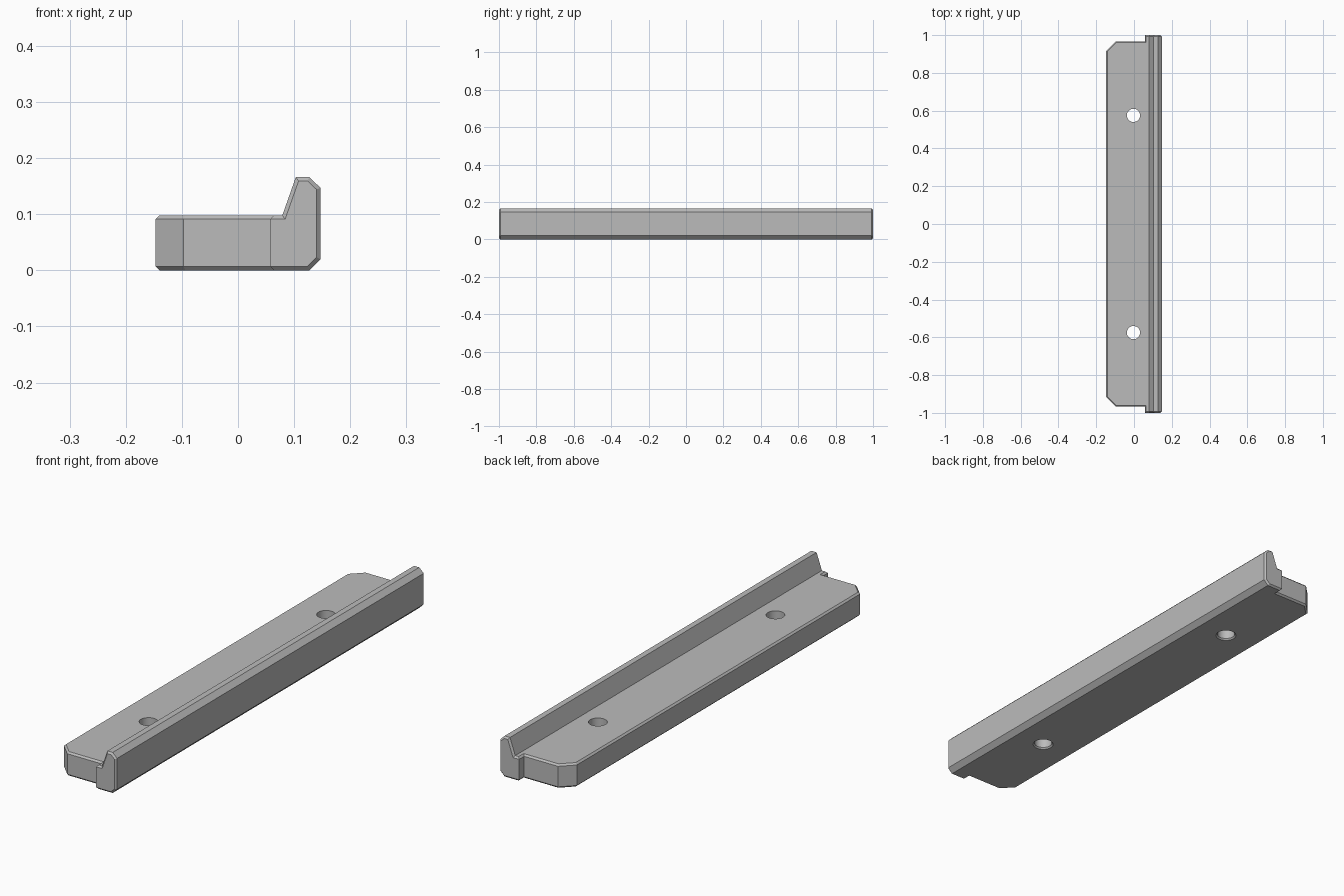
import bpy, bmesh
from mathutils import Vector

cube = bpy.data.objects.get("Cube")
if cube:
    bpy.data.objects.remove(cube)

grey = bpy.data.materials.new("plain grey")
grey.use_nodes = True
colour = (0.5, 0.5, 0.5, 1)
grey.diffuse_color = colour
grey.node_tree.nodes["Principled BSDF"].inputs["Base Color"].default_value = colour


def prism(name, outline, sweep):
    """Solid made by sweeping a closed outline along a vector."""
    bm = bmesh.new()
    face = bm.faces.new([bm.verts.new(p) for p in outline])
    grown = bmesh.ops.extrude_face_region(bm, geom=[face])["geom"]
    bmesh.ops.translate(bm, vec=sweep, verts=[g for g in grown if isinstance(g, bmesh.types.BMVert)])
    bmesh.ops.recalc_face_normals(bm, faces=bm.faces)
    return finish(name, bm)


def finish(name, bm):
    mesh = bpy.data.meshes.new(name)
    bm.to_mesh(mesh)
    bm.free()
    mesh.materials.append(grey)
    obj = bpy.data.objects.new(name, mesh)
    bpy.context.collection.objects.link(obj)
    return obj


def cut(target, cutter, operation):
    mod = target.modifiers.new("cut", "BOOLEAN")
    mod.operation, mod.object, mod.solver = operation, cutter, "EXACT"
    bpy.context.view_layer.objects.active = target
    bpy.ops.object.modifier_apply(modifier=mod.name)
    bpy.data.objects.remove(cutter)


# Cross-section of the bar with its raised lip
section = [(-0.2, 0), (0.127, 0), (0.147, 0.02), (0.147, 0.147),
           (0.127, 0.166), (0.103, 0.166), (0.079, 0.098), (-0.2, 0.098)]
bar = prism("lipped_bar", [(x, -1.2, z) for x, z in section], (0, 2.4, 0))

# Plan outline: clipped corners and shorter base ends
half = [(0.2, 1), (0.057, 1), (0.057, 0.967), (-0.097, 0.967), (-0.147, 0.917)]
plan = half + [(x, -y) for x, y in reversed(half)]
cut(bar, prism("plan_cutter", [(x, y, -0.1) for x, y in plan], (0, 0, 0.4)), "INTERSECT")

# Small chamfer on the base rim and the lip ends
bm = bmesh.new()
bm.from_mesh(bar.data)
bmesh.ops.remove_doubles(bm, verts=bm.verts, dist=0.0001)
bm.normal_update()
rim = []
for e in bm.edges:
    if len(e.link_faces) != 2:
        continue
    mid = (e.verts[0].co + e.verts[1].co) / 2
    up = sorted(abs(f.normal.z) for f in e.link_faces)
    base_rim = up[0] < 0.01 and up[1] > 0.99 and mid.x < 0.1
    lip_end = abs(mid.y) > 0.999 and mid.x > 0.06
    if base_rim or lip_end:
        rim.append(e)
bmesh.ops.bevel(bm, geom=rim, offset=0.007, segments=1, affect="EDGES", profile=0.5)
bm.to_mesh(bar.data)
bm.free()

# Screw holes, flared at the underside
for y in (-0.575, 0.575):
    bm = bmesh.new()
    rings = []
    for r, z in ((0.046, -0.006), (0.035, 0.006), (0.035, 0.2)):
        ring = bmesh.ops.create_circle(bm, segments=40, radius=r)["verts"]
        bmesh.ops.translate(bm, vec=Vector((-0.003, y, z)), verts=ring)
        rings.append(ring)
    for low, high in zip(rings, rings[1:]):
        for i in range(len(low)):
            j = (i + 1) % len(low)
            bm.faces.new((low[i], low[j], high[j], high[i]))
    bm.faces.new(rings[0])
    bm.faces.new(rings[-1])
    bmesh.ops.recalc_face_normals(bm, faces=bm.faces)
    cut(bar, finish("hole_cutter", bm), "DIFFERENCE")

# Smooth hole walls, crisp edges elsewhere
bpy.ops.object.select_all(action="DESELECT")
bar.select_set(True)
bpy.context.view_layer.objects.active = bar
bpy.ops.object.shade_smooth_by_angle(angle=0.4)
